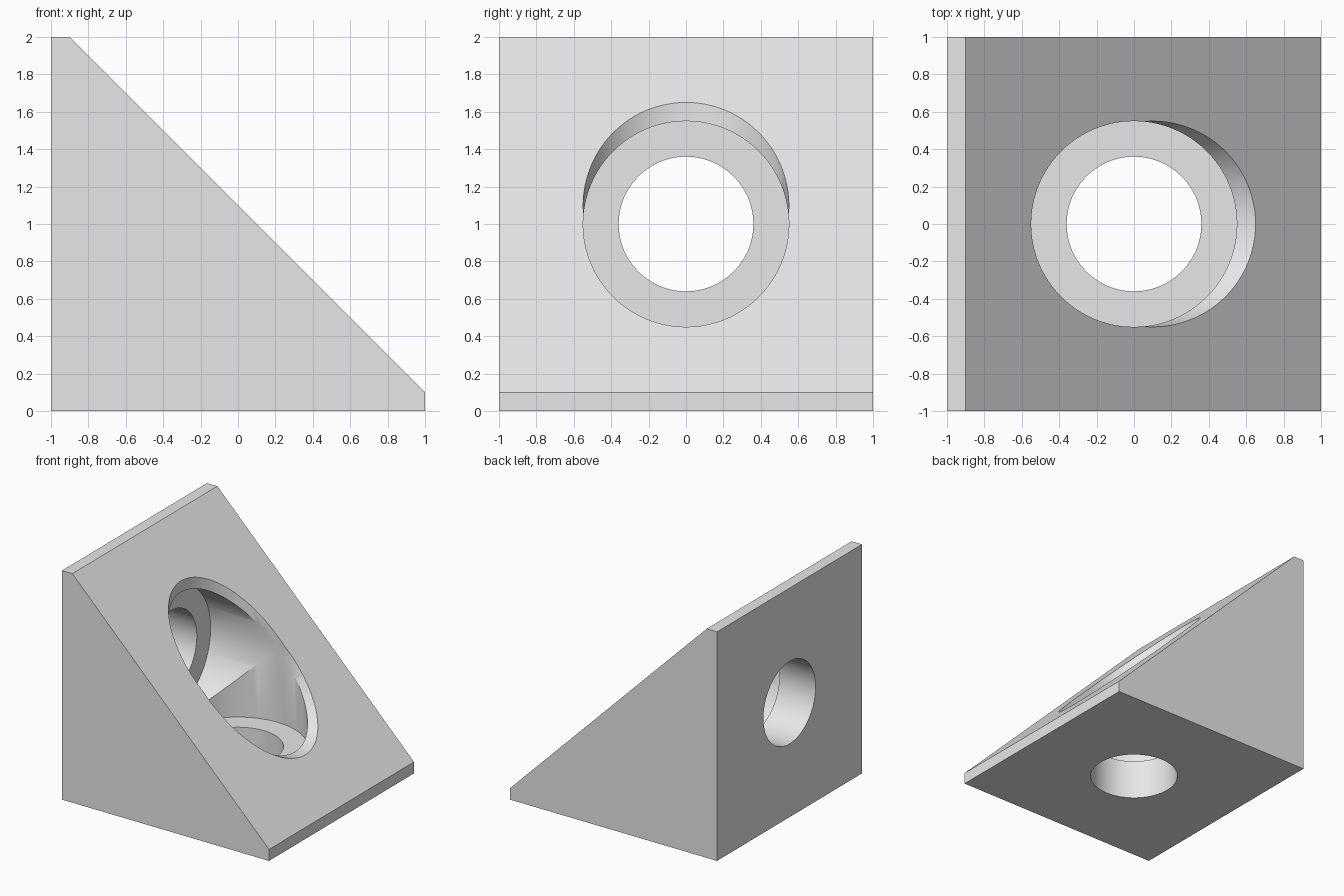
import bpy
import bmesh
import math
from mathutils import Matrix, Vector

default_cube = bpy.data.objects.get("Cube")
if default_cube:
    bpy.data.objects.remove(default_cube, do_unlink=True)

BORE_RADIUS = 0.55
HOLE_RADIUS = 0.36
FLOOR = 0.35       # thickness left under each counterbore
SEGMENTS = 96

grey = bpy.data.materials.new("light grey")
grey.use_nodes = True
colour = (0.8, 0.8, 0.8, 1)
grey.diffuse_color = colour
grey.node_tree.nodes["Principled BSDF"].inputs["Base Color"].default_value = colour


def add_object(name, bm):
    bmesh.ops.recalc_face_normals(bm, faces=bm.faces[:])
    mesh = bpy.data.meshes.new(name)
    bm.to_mesh(mesh)
    bm.free()
    mesh.materials.append(grey)
    obj = bpy.data.objects.new(name, mesh)
    bpy.context.collection.objects.link(obj)
    return obj


def stepped_cutter(name, matrix):
    """Turned plug along local z: narrow through hole, then wide counterbore."""
    profile = [(HOLE_RADIUS, -0.5), (HOLE_RADIUS, FLOOR),
               (BORE_RADIUS, FLOOR), (BORE_RADIUS, 2.5)]
    bm = bmesh.new()
    rings = []
    for radius, height in profile:
        angles = [math.tau * i / SEGMENTS for i in range(SEGMENTS)]
        rings.append([bm.verts.new((radius * math.cos(a), radius * math.sin(a), height))
                      for a in angles])
    for low, high in zip(rings, rings[1:]):
        for i in range(SEGMENTS):
            j = (i + 1) % SEGMENTS
            bm.faces.new((low[i], low[j], high[j], high[i]))
    bm.faces.new(rings[0])
    bm.faces.new(rings[-1])
    bm.transform(matrix)
    cutter = add_object(name, bm)
    cutter.hide_render = True
    return cutter


# Wedge body: side profile extruded across the depth
bm = bmesh.new()
outline = [(-1, 0), (1, 0), (1, 0.1), (-0.9, 2), (-1, 2)]
side = bm.faces.new([bm.verts.new((x, -1, z)) for x, z in outline])
extruded = bmesh.ops.extrude_face_region(bm, geom=[side])
moved = [v for v in extruded["geom"] if isinstance(v, bmesh.types.BMVert)]
bmesh.ops.translate(bm, verts=moved, vec=Vector((0, 2, 0)))
bracket = add_object("corner_bracket", bm)

# Two bolt holes, one through the base and one through the upright face
cutters = [
    stepped_cutter("base_hole_cutter", Matrix.Identity(4)),
    stepped_cutter("upright_hole_cutter",
                   Matrix.Translation((-1, 0, 1)) @ Matrix.Rotation(math.pi / 2, 4, "Y")),
]
for cutter in cutters:
    cut = bracket.modifiers.new(cutter.name, "BOOLEAN")
    cut.operation = "DIFFERENCE"
    cut.solver = "EXACT"
    cut.object = cutter

# Bake the cuts, then remove the cutters
bpy.context.view_layer.update()
evaluated = bracket.evaluated_get(bpy.context.evaluated_depsgraph_get())
baked = bpy.data.meshes.new_from_object(evaluated)
bracket.modifiers.clear()
bracket.data = baked
for cutter in cutters:
    bpy.data.objects.remove(cutter, do_unlink=True)

# Smooth bores with crisp edges
bpy.ops.object.select_all(action="DESELECT")
bracket.select_set(True)
bpy.context.view_layer.objects.active = bracket
bpy.ops.object.shade_smooth_by_angle(angle=math.radians(25))
